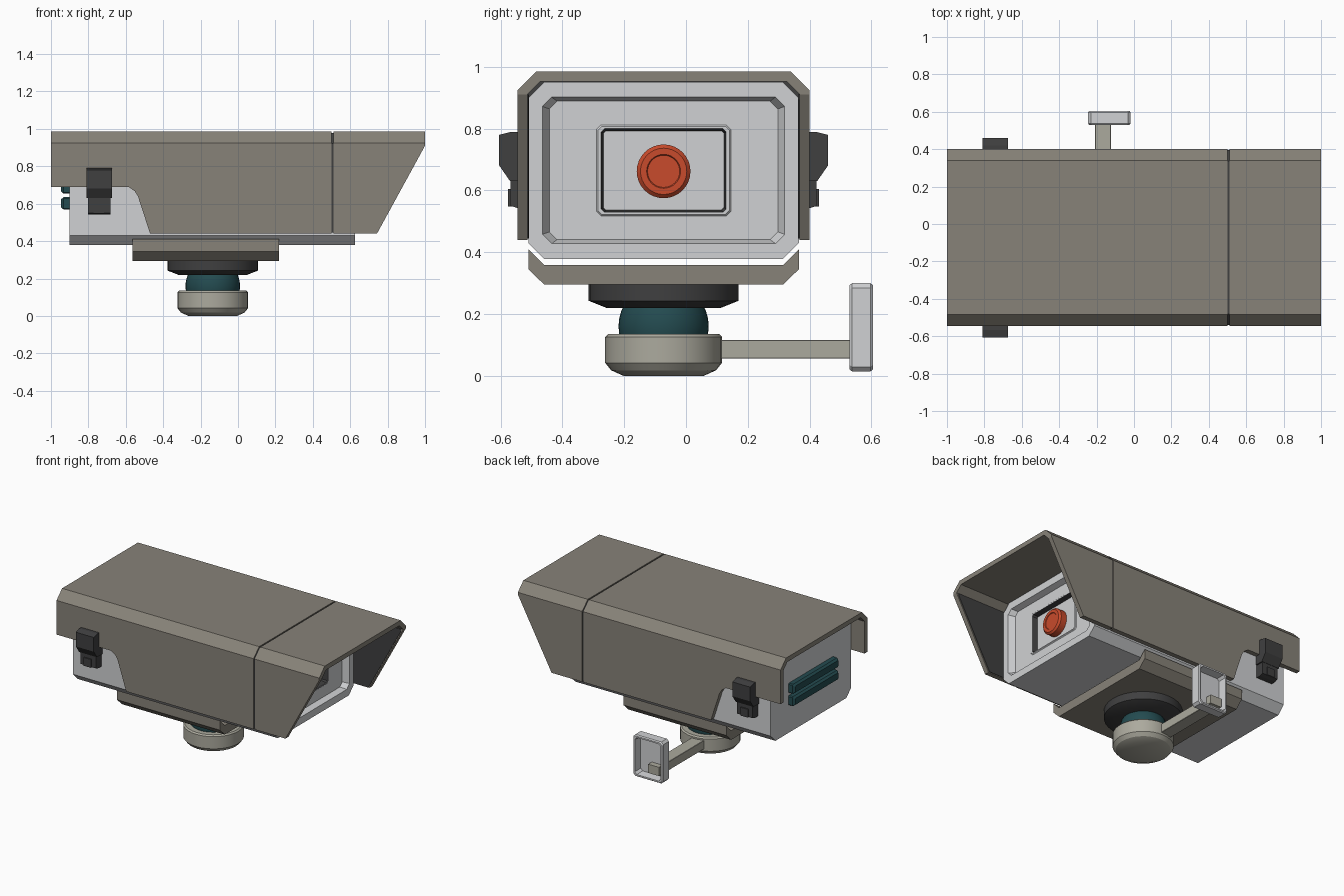
import bpy, bmesh, math

if "Cube" in bpy.data.objects:
    bpy.data.objects.remove(bpy.data.objects["Cube"])

CY, CZ = -0.0725, 0.665      # centre line of the camera housing
BX = -0.135                  # x of the ball mount


def mat(name, r, g, b):
    m = bpy.data.materials.new(name)
    m.diffuse_color = (r, g, b, 1)
    m.use_nodes = True
    m.node_tree.nodes["Principled BSDF"].inputs["Base Color"].default_value = m.diffuse_color
    return m


BROWN = mat("taupe", 0.245, 0.225, 0.19)
LIGHT = mat("light_grey", 0.63, 0.64, 0.655)
DARK = mat("charcoal", 0.05, 0.05, 0.051)
TEAL = mat("dark_teal", 0.017, 0.07, 0.08)
RED = mat("orange_red", 0.58, 0.07, 0.025)
BEIGE = mat("warm_grey", 0.41, 0.40, 0.34)


def place(axis, t, u, v):
    return {"X": (t, u, v), "Y": (u, t, v), "Z": (u, v, t)}[axis]


def loft(name, axis, rings, mats, bands=None, smooth=False):
    """Skin rings [(t, [(u, v)...])...] along an axis, capped at both ends.
    bands maps a band number to a material index; band -1 is the last cap."""
    bands = bands or {}
    bm = bmesh.new()
    loops = [[bm.verts.new(place(axis, t, u, v)) for u, v in pts] for t, pts in rings]
    n = len(loops[0])
    for i in range(len(loops) - 1):
        for k in range(n):
            f = bm.faces.new((loops[i][k], loops[i][(k + 1) % n],
                              loops[i + 1][(k + 1) % n], loops[i + 1][k]))
            f.material_index = bands.get(i, 0)
    bm.faces.new(loops[0])
    bm.faces.new(loops[-1]).material_index = bands.get(-1, 0)
    bmesh.ops.recalc_face_normals(bm, faces=bm.faces)
    me = bpy.data.meshes.new(name)
    bm.to_mesh(me)
    bm.free()
    for m in mats:
        me.materials.append(m)
    ob = bpy.data.objects.new(name, me)
    bpy.context.collection.objects.link(ob)
    if smooth:
        bpy.ops.object.select_all(action='DESELECT')
        ob.select_set(True)
        bpy.context.view_layer.objects.active = ob
        bpy.ops.object.shade_smooth_by_angle(angle=math.radians(25))
    return ob


def prism(name, axis, pts, a, b, m):
    return loft(name, axis, [(a, pts), (b, pts)], [m])


def octagon(cu, cv, w, h, c):
    """Chamfered rectangle with half sizes w, h and corner cut c."""
    return [(cu + x, cv + y) for x, y in
            ((-w + c, -h), (w - c, -h), (w, -h + c), (w, h - c),
             (w - c, h), (-w + c, h), (-w, h - c), (-w, -h + c))]


def lathe(name, axis, cu, cv, profile, m, n=32):
    rings = [(t, [(cu + r * math.cos(2 * math.pi * k / n), cv + r * math.sin(2 * math.pi * k / n))
                  for k in range(n)]) for t, r in profile]
    return loft(name, axis, rings, [m], smooth=True)


def channel(w, top, bottom, c, t, tc):
    """Open-bottomed chamfered channel section in y, z."""
    half = [(w, bottom), (w, top - c), (w - c, top)]
    inner = [(w - t, bottom), (w - t, top - t - tc), (w - t - tc, top - t)]
    full = half + [(-y, z) for y, z in reversed(half)]
    full += [(-y, z) for y, z in inner] + list(reversed(inner))
    return [(CY + y, z) for y, z in full]


# Hood and visor: channel section trimmed to its side outline
def shell(name, outline, a, b):
    ob = prism(name, "X", channel(0.4725, 0.985, 0.40, 0.06, 0.032, 0.042), a, b, BROWN)
    cutter = prism(name + "_cutter", "Y", outline, -0.8, 0.8, BROWN)
    mod = ob.modifiers.new("trim", 'BOOLEAN')
    mod.operation, mod.solver, mod.object = 'INTERSECT', 'EXACT', cutter
    bpy.context.view_layer.objects.active = ob
    bpy.ops.object.modifier_apply(modifier=mod.name)
    bpy.data.objects.remove(cutter)


shell("hood", [(-1.1, 1.1), (0.6, 1.1), (0.6, 0.44), (-0.47, 0.44),
               (-0.535, 0.64), (-0.552, 0.667), (-0.585, 0.69), (-1.1, 0.69)], -1, 0.5)
shell("visor", [(0.4, 1.1), (1.1, 1.1), (1.1, 0.91), (1, 0.91), (0.743, 0.44), (0.4, 0.44)],
      0.51, 1)
prism("seam_gasket", "X", channel(0.467, 0.979, 0.445, 0.058, 0.03, 0.06), 0.5, 0.51, DARK)

# Dark liners inside the visor cheeks
for s, side in ((-1, "front"), (1, "back")):
    y = CY + s * 0.4395
    prism("visor_liner_" + side, "Y",
          [(0.512, 0.444), (0.738, 0.444), (0.985, 0.895), (0.985, 0.91), (0.512, 0.91)],
          y, y - s * 0.004, DARK)


# Housing with stepped front recess and dark-edged window
def ring(x, w, h, c):
    return (x, octagon(CY, CZ, w, h, c))


H = 0.2865
loft("camera_housing", "X",
     [ring(-0.9, 0.438, H, 0.052), ring(0.625, 0.438, H, 0.052),
      ring(0.625, 0.392, 0.237, 0.03), ring(0.585, 0.37, 0.224, 0.025),
      ring(0.585, 0.218, 0.147, 0.015), ring(0.59, 0.213, 0.142, 0.012),
      ring(0.59, 0.202, 0.135, 0.01), ring(0.555, 0.195, 0.128, 0.008)],
     [LIGHT, DARK], {6: 1})
lathe("lens_button", "X", CY, 0.662,
      [(0.55, 0.087), (0.598, 0.087), (0.61, 0.075), (0.61, 0.055), (0.606, 0.052)], RED)

# Cooling fins on the rear face
for i, z in enumerate((0.602, 0.687)):
    loft("rear_fin_%d" % i, "X",
         [(-0.89, octagon(CY, z, 0.245, 0.033, 0.006)),
          (-0.932, octagon(CY, z, 0.245, 0.033, 0.006)),
          (-0.946, octagon(CY, z, 0.233, 0.022, 0.006))], [TEAL])

# Side latches, mirrored about the housing centre
for s, side in ((-1, "front"), (1, "back")):
    def section(pts):
        return [(CY + s * y, z) for y, z in pts]
    prism("latch_lever_" + side, "X",
          section([(0.437, 0.79), (0.493, 0.79), (0.533, 0.78), (0.533, 0.682),
                   (0.497, 0.63), (0.437, 0.63)]), -0.811, -0.675, DARK)
    prism("latch_hook_" + side, "X",
          section([(0.437, 0.68), (0.495, 0.68), (0.495, 0.55), (0.47, 0.542), (0.437, 0.542)]),
          -0.803, -0.683, DARK)
    prism("latch_tab_" + side, "X",
          section([(0.45, 0.605), (0.503, 0.605), (0.503, 0.548), (0.45, 0.548)]),
          -0.773, -0.717, DARK)

# Cradle under the housing
prism("cradle", "X", [(CY + y, z) for y, z in
                      ((-0.386, 0.295), (0.386, 0.295), (0.438, 0.345), (0.438, 0.41),
                       (0.386, 0.358), (-0.386, 0.358), (-0.438, 0.41), (-0.438, 0.345))],
      -0.563, 0.22, BROWN)

# Ball joint
lathe("swivel_disc", "Z", BX, CY, [(0.296, 0.243), (0.243, 0.243), (0.22, 0.185)], DARK)
lathe("ball", "Z", BX, CY,
      [(0.16 + 0.146 * math.sin(a), 0.146 * math.cos(a))
       for a in (math.radians(d) for d in range(-30, 61, 10))], TEAL)
lathe("base_knob", "Z", BX, CY,
      [(0, 0.13), (0.018, 0.17), (0.042, 0.189), (0.126, 0.189), (0.135, 0.18)], BEIGE)

# Wall arm and open-backed wall plate
prism("wall_arm", "Y", octagon(-0.166, 0.086, 0.043, 0.03, 0.002), CY + 0.1, 0.59, BEIGE)


def plate(y, d):
    return (y, octagon(-0.132, 0.157, 0.114 - d, 0.143 - d, 0.015))


loft("wall_plate", "Y", [plate(0.53, 0.006), plate(0.538, 0), plate(0.597, 0),
                         plate(0.605, 0.006), plate(0.605, 0.016), plate(0.55, 0.022)], [LIGHT])
